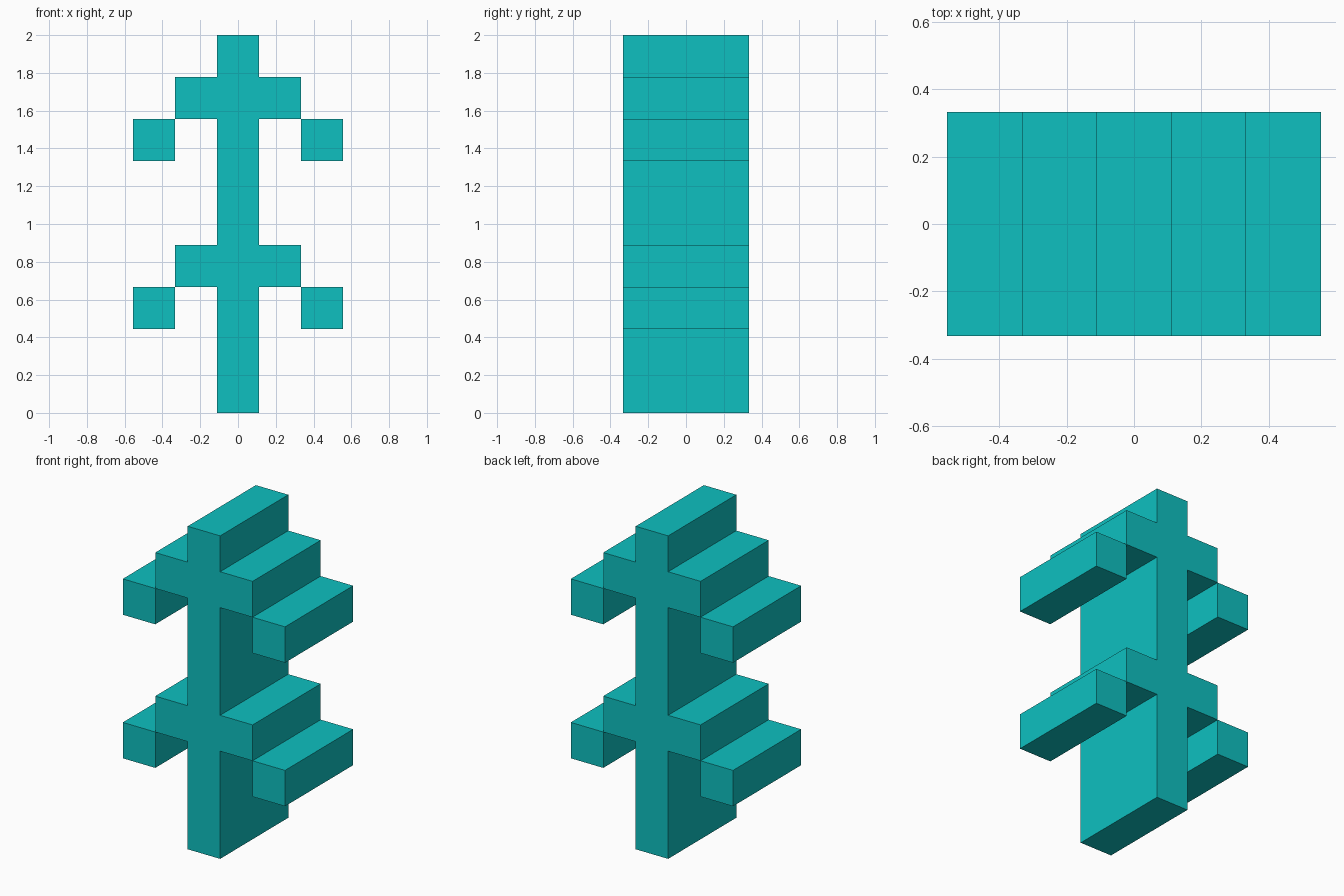
import bpy
import bmesh

cube = bpy.data.objects.get("Cube")
if cube:
    bpy.data.objects.remove(cube, do_unlink=True)

U = 2 / 9          # grid cell: the shape is nine cells tall
DEPTH = 3 * U

teal = bpy.data.materials.new("teal")
teal.use_nodes = True
colour = (0.0044, 0.527, 0.527, 1)
teal.diffuse_color = colour
teal.node_tree.nodes["Principled BSDF"].inputs["Base Color"].default_value = colour


def extrude_profile(name, points):
    """Extrude an x-z outline, given in cells, through the full depth."""
    bm = bmesh.new()
    verts = [bm.verts.new((x * U, -DEPTH / 2, z * U)) for x, z in points]
    face = bm.faces.new(verts)
    result = bmesh.ops.extrude_face_region(bm, geom=[face])
    moved = [g for g in result["geom"] if isinstance(g, bmesh.types.BMVert)]
    bmesh.ops.translate(bm, verts=moved, vec=(0, DEPTH, 0))
    bmesh.ops.recalc_face_normals(bm, faces=bm.faces)
    mesh = bpy.data.meshes.new(name)
    bm.to_mesh(mesh)
    bm.free()
    mesh.materials.append(teal)
    obj = bpy.data.objects.new(name, mesh)
    bpy.context.collection.objects.link(obj)
    return obj


# Trunk with two pairs of stepped branches, outlined as one mirrored profile
branch_rows = (3, 7)
half = [(0.5, 0)]
for row in branch_rows:
    half += [(0.5, row), (1.5, row), (1.5, row + 1), (0.5, row + 1)]
half.append((0.5, 9))
extrude_profile("trunk_and_branches", half + [(-x, z) for x, z in reversed(half)])

# Bars hanging one cell lower, touching the branch ends along an edge
for level, row in zip(("lower", "upper"), branch_rows):
    for side, s in (("left", 1), ("right", -1)):
        extrude_profile(f"{level}_{side}_bar", [
            (s * 1.5, row - 1), (s * 2.5, row - 1), (s * 2.5, row), (s * 1.5, row)])
